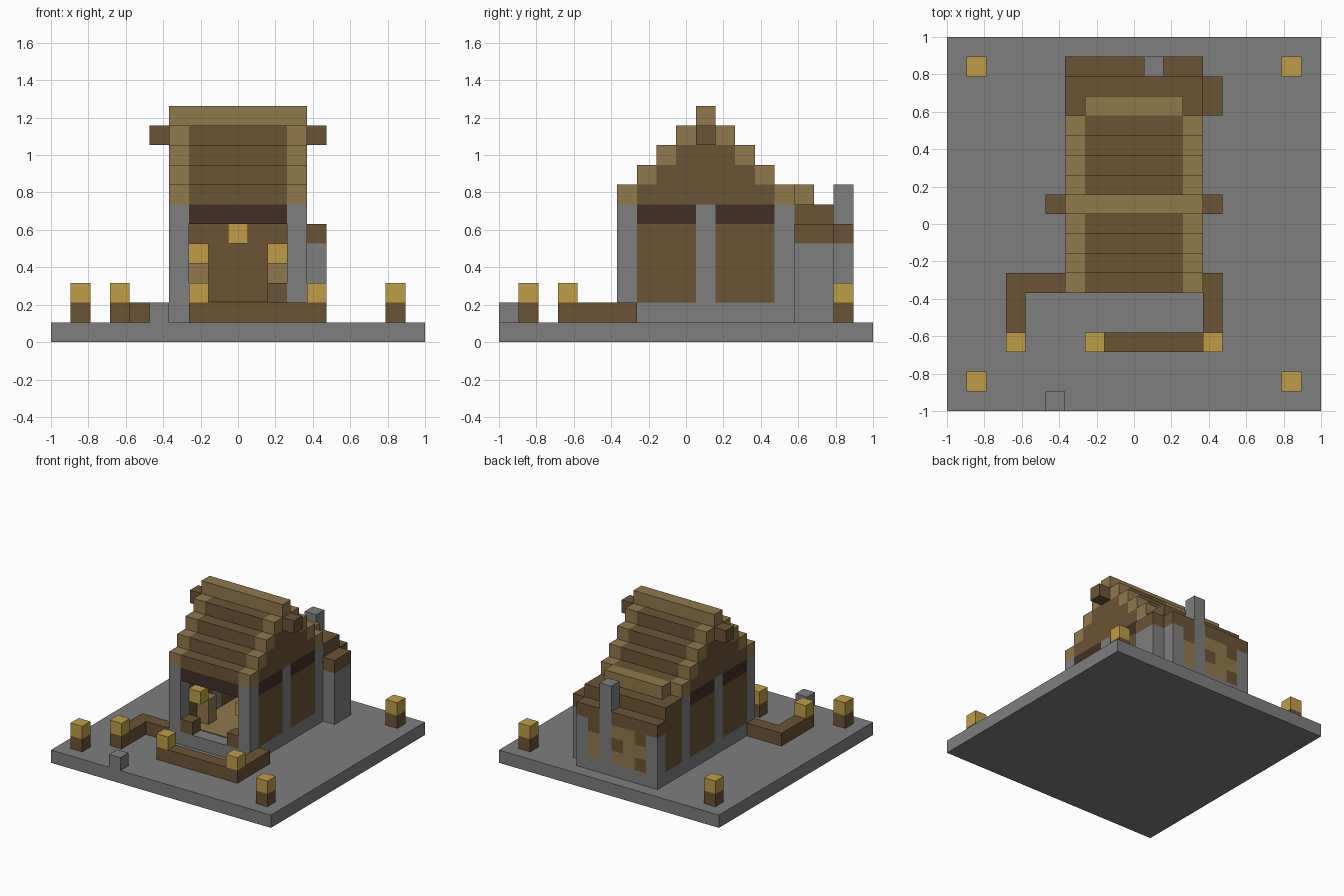
import bpy
import bmesh
from mathutils import Matrix, Vector

cube = bpy.data.objects.get("Cube")
if cube:
    bpy.data.objects.remove(cube)

N = 19          # blocks along the base
CELL = 2 / N


def srgb(*rgb):
    return [((c / 255 + 0.055) / 1.055) ** 2.4 for c in rgb] + [1]


def material(name, *rgb):
    m = bpy.data.materials.new(name)
    m.use_nodes = True
    m.diffuse_color = srgb(*rgb)
    m.node_tree.nodes["Principled BSDF"].inputs["Base Color"].default_value = srgb(*rgb)
    return m


STONE = material("stone grey", 126, 126, 126)
BROWN = material("wood brown", 108, 83, 52)
TAN = material("plank tan", 146, 120, 76)
GOLD = material("lantern gold", 192, 158, 70)
DARK = material("dark timber", 68, 46, 37)


def part(name, mat, *boxes):
    """One object from boxes given as x, y and z ranges in blocks."""
    bm = bmesh.new()
    for xs, ys, zs in boxes:
        lo, hi = (Vector(v) for v in zip(xs, ys, zs))
        mid = (lo + hi) / 2 - Vector((N / 2, N / 2, 0))
        bmesh.ops.create_cube(bm, size=CELL, matrix=Matrix.Translation(mid * CELL)
                              @ Matrix.Diagonal((hi - lo).to_4d()))
    mesh = bpy.data.meshes.new(name)
    bm.to_mesh(mesh)
    bm.free()
    mesh.materials.append(mat)
    obj = bpy.data.objects.new(name, mesh)
    bpy.context.collection.objects.link(obj)
    return obj


def one(a):
    return (a, a + 1)


LEFT, RIGHT = 6, 12             # side wall columns
SIDES = (LEFT, RIGHT)
INNER = (LEFT + 1, RIGHT)       # span between the side walls
FULL = (LEFT, RIGHT + 1)
LOW, MID = one(1), one(2)

# Ground and stepping stone
part("ground_slab", STONE, ((0, N), (0, N), (0, 1)))
part("stepping_stone", STONE, (one(5), one(0), LOW))

# Lantern posts on the corners and along the fence
corners = [(x, y) for x in (1, 17) for y in (1, 17)]
posts = corners + [(3, 3), (7, 3), (13, 3)]
part("lantern_posts", BROWN, *[(one(x), one(y), LOW) for x, y in posts])
part("lanterns", GOLD, *[(one(x), one(y), MID) for x, y in posts])

# Fence around the yard
part("fence", BROWN,
     (one(3), (4, 7), LOW), ((4, 6), one(6), LOW),
     ((8, 13), one(3), LOW), (one(13), (4, 7), LOW))

# House base and walls
part("foundation", STONE, (FULL, (6, 18), LOW))
part("floor", TAN, (INNER, (7, 14), (2, 2.07)))
part("wall_columns", STONE, *[(one(x), one(y), (2, 7)) for x in SIDES for y in (6, 10, 14)])
bays = [(x, y) for x in SIDES for y in (7, 11)]
part("wall_panels", BROWN, *[(one(x), (y, y + 3), (2, 6)) for x, y in bays])
part("wall_beams", DARK, *[(one(x), (y, y + 3), one(6)) for x, y in bays])
part("front_lintel", DARK, (INNER, one(6), one(6)))
part("inner_wall", BROWN, (INNER, one(14), (2, 7)))

# Porch and furniture
part("porch_blocks", BROWN, *[(one(x), one(6), MID) for x in (7, 11)])
part("shelves", TAN, *[(one(x), one(8), (2, 4)) for x in (7, 11)])
part("inside_lanterns", GOLD, *[(one(x), one(7), one(4)) for x in (7, 11)],
     (one(9), one(13), one(5)))

# Stepped roof: brown courses, tan blocks along both gable edges
courses, trim = [], []
for k in range(4):
    z = one(7 + k)
    courses.append((FULL, (7 + k, 14 - k), z))
    for y in (6 + k, 14 - k):
        courses.append((INNER, one(y), z))
        trim += [(one(x), one(y), z) for x in SIDES]
part("roof_courses", BROWN, *courses)
part("gable_trim", TAN, *trim)
part("roof_ridge", TAN, (FULL, one(10), one(11)))
part("ridge_beam_ends", BROWN, *[(one(x), one(10), one(10)) for x in (5, 13)])

# Rear lean-to
part("rear_roof_top", TAN, (INNER, one(15), one(7)))
part("rear_roof", BROWN, (FULL, (15, 17), one(6)),
     ((6, 10), one(17), one(5)), ((11, 13), one(17), one(5)))
part("rear_side_wall", BROWN, (one(LEFT), (15, 17), (2, 6)))
part("rear_corner_posts", STONE, *[(one(x), one(17), (2, 5)) for x in SIDES])
part("chimney", STONE, (one(10), one(17), (2, 8)))
part("side_store", STONE, ((12, 14), (15, 17), (1, 5)))
part("side_store_roof", BROWN, ((12, 14), (15, 17), one(5)))

# Patched back wall
patches = {(7, 2), (9, 3), (7, 4), (11, 4)}
back = [(x, z) for x in (7, 8, 9, 11) for z in (2, 3, 4)]
part("back_wall", TAN, *[(one(x), one(17), one(z)) for x, z in back if (x, z) not in patches])
part("back_wall_patches", BROWN, *[(one(x), one(17), one(z)) for x, z in patches])
